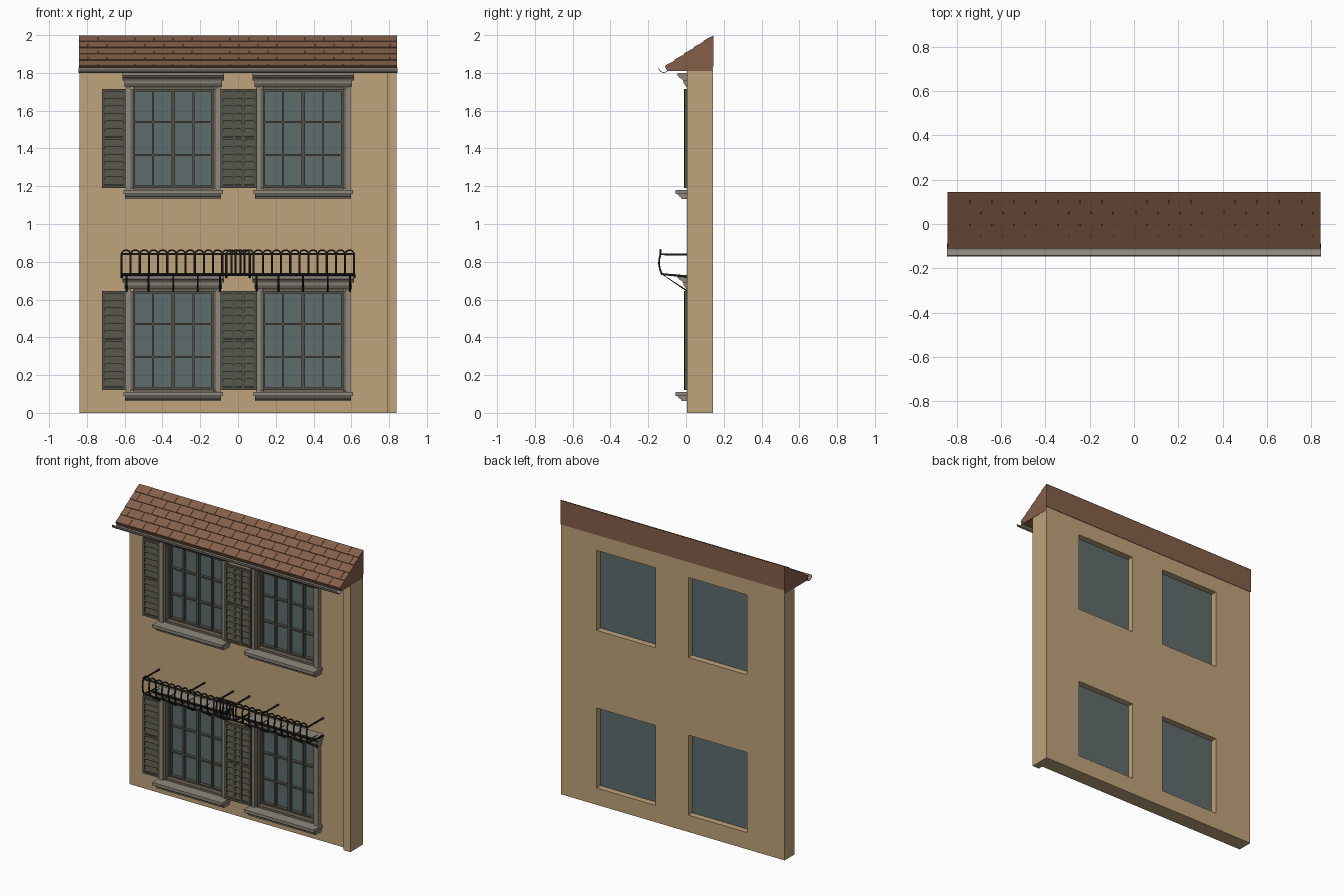
import bpy, bmesh, math
from mathutils import Matrix, Vector

if "Cube" in bpy.data.objects:
    bpy.data.objects.remove(bpy.data.objects["Cube"], do_unlink=True)


def material(name, *rgb):
    lin = [((c / 255 + 0.055) / 1.055) ** 2.4 for c in rgb] + [1]
    m = bpy.data.materials.new(name)
    m.use_nodes = True
    m.diffuse_color = lin
    m.node_tree.nodes["Principled BSDF"].inputs["Base Color"].default_value = lin
    return m


PLASTER = material("ochre plaster", 191, 163, 123)
TILE = material("brown roof tile", 133, 95, 73)
STONE = material("grey stone", 143, 136, 125)
TRIM = material("brown grey trim", 112, 102, 88)
GLASS = material("blue grey glass", 95, 108, 108)
PAINT = material("dark olive paint", 82, 81, 70)
IRON = material("black iron", 34, 34, 31)
ZINC = material("zinc gutter", 143, 136, 126)


def finish(name, bm, mat):
    bmesh.ops.recalc_face_normals(bm, faces=bm.faces)
    me = bpy.data.meshes.new(name)
    bm.to_mesh(me)
    bm.free()
    me.materials.append(mat)
    ob = bpy.data.objects.new(name, me)
    bpy.context.collection.objects.link(ob)
    return ob


def add_box(bm, x0, x1, y0, y1, z0, z1):
    mid = Vector((x0 + x1, y0 + y1, z0 + z1)) / 2
    size = Matrix.Diagonal((x1 - x0, y1 - y0, z1 - z0, 1))
    bmesh.ops.create_cube(bm, size=1, matrix=Matrix.Translation(mid) @ size)


def sweep(bm, faces, vec):
    out = bmesh.ops.extrude_face_region(bm, geom=faces, use_keep_orig=True)
    verts = [g for g in out["geom"] if isinstance(g, bmesh.types.BMVert)]
    bmesh.ops.translate(bm, verts=verts, vec=vec)


def add_prism(bm, profile, x0, x1):
    """Sweep a y-z profile along x."""
    face = bm.faces.new([bm.verts.new((x0, y, z)) for y, z in profile])
    sweep(bm, [face], (x1 - x0, 0, 0))


def boxes(name, mat, *dims):
    bm = bmesh.new()
    for d in dims:
        add_box(bm, *d)
    return finish(name, bm, mat)


def prism(name, mat, profile, x0, x1):
    bm = bmesh.new()
    add_prism(bm, profile, x0, x1)
    return finish(name, bm, mat)


# Layout: two columns and two storeys of windows, walls between FRONT and BACK
COLUMNS = {"right": -0.343, "left": 0.345}
STOREYS = {"lower": 0.12, "upper": 1.19}
HALF, TALL = 0.213, 0.525
FRONT, BACK = 0.038, 0.142
HOLE_X, HOLE_Z = (-0.214, 0.226), (-0.006, 0.537)

# Wall with window openings, and the deeper strip at one corner
xs = [-0.84] + [c + d for c in COLUMNS.values() for d in HOLE_X] + [0.79]
zs = [0] + [z + d for z in STOREYS.values() for d in HOLE_Z] + [1.835]
bm = bmesh.new()
grid = [[bm.verts.new((x, FRONT, z)) for z in zs] for x in xs]
for i in range(5):
    for j in range(5):
        if not (i % 2 and j % 2):
            bm.faces.new((grid[i][j], grid[i + 1][j], grid[i + 1][j + 1], grid[i][j + 1]))
sweep(bm, bm.faces[:], (0, BACK - FRONT, 0))
finish("wall", bm, PLASTER)
boxes("corner_strip", PLASTER, (0.79, 0.84, 0.005, BACK, 0, 1.835))

# Roof body, tiles and gutter
prism("roof_body", TILE, [(-0.1, 1.81), (0.137, 1.81), (0.137, 1.833), (0.145, 1.833),
                          (0.145, 1.995), (-0.11, 1.832)], -0.842, 0.842)
ROWS, WIDTH = 5, 0.1
eave, ridge = Vector((-0.108, 1.832)), Vector((0.145, 1.996))
step = (ridge - eave) / ROWS
lift = Vector((-step.y, step.x)).normalized() * 0.007
bm = bmesh.new()
for r in range(ROWS):
    low = eave + step * r
    high = low + step
    x = -0.842 - (r % 2) * WIDTH / 2
    while x < 0.84:
        a, b = max(x, -0.842), min(x + WIDTH - 0.002, 0.842)
        if b - a > 0.005:
            add_prism(bm, [low, high, high + lift * 0.3, low + lift], a, b)
        x += WIDTH
finish("roof_tiles", bm, TILE)

arc = [(math.cos(t), math.sin(t)) for t in (math.pi * (1 + k / 10) for k in range(11))]
ring = [(-0.118 + r * c, 1.829 + r * s) for r, pts in ((0.029, arc), (0.025, arc[::-1])) for c, s in pts]
gutter = prism("gutter", ZINC, ring, -0.845, 0.845)
bpy.context.view_layer.objects.active = gutter
gutter.select_set(True)
bpy.ops.object.shade_smooth_by_angle()
gutter.select_set(False)


def window(tag, cx, z):
    l, r, top = cx - HALF, cx + HALF, z + TALL
    boxes(tag + "_glass", GLASS, (cx + HOLE_X[0], cx + HOLE_X[1], 0.075, 0.1,
                                  z + HOLE_Z[0], z + HOLE_Z[1]))
    # Frame and glazing bars, with a wider meeting stile in the middle
    bars = [(l, l + 0.012, 0.05, 0.077, z, top), (r - 0.012, r, 0.05, 0.077, z, top),
            (l, r, 0.051, 0.077, z, z + 0.014), (l, r, 0.051, 0.077, top - 0.014, top)]
    for k, w in ((-1, 0.005), (0, 0.009), (1, 0.005)):
        x = cx + k * HALF / 2
        bars.append((x - w, x + w, 0.053, 0.077, z, top))
    for k in (1, 2):
        h = z + TALL * k / 3
        bars.append((l, r, 0.055, 0.077, h - 0.005, h + 0.005))
    boxes(tag + "_frame", PAINT, *bars)
    # Stone surround: jambs, inner trim, frieze, cornice and sill
    boxes(tag + "_jambs", STONE,
          (cx - 0.25, cx - 0.226, 0.006, 0.045, z - 0.01, top + 0.02),
          (cx + 0.226, cx + 0.25, 0.006, 0.045, z - 0.01, top + 0.02))
    boxes(tag + "_inner_trim", TRIM,
          (l - 0.014, l + 0.003, 0.012, 0.074, z - 0.005, top),
          (r - 0.003, r + 0.014, 0.012, 0.074, z - 0.005, top),
          (l, r, 0.012, 0.074, top - 0.003, top + 0.02),
          (l, r, 0.02, 0.074, z - 0.01, z + 0.004))
    prism(tag + "_frieze", STONE, [(0.045, top + 0.01), (0.002, top + 0.01), (-0.012, top + 0.03),
                                   (-0.016, top + 0.05), (0.045, top + 0.05)], cx - 0.258, cx + 0.258)
    prism(tag + "_cornice", STONE, [(0.045, top + 0.045), (-0.016, top + 0.045), (-0.024, top + 0.055),
                                    (-0.036, top + 0.06), (-0.04, top + 0.068), (-0.046, top + 0.07),
                                    (-0.046, top + 0.084), (0.045, top + 0.084)], cx - 0.268, cx + 0.268)
    prism(tag + "_sill", STONE, [(0.045, z - 0.01), (-0.055, z - 0.01), (-0.055, z - 0.03),
                                 (0.045, z - 0.03)], cx - 0.263, cx + 0.263)
    prism(tag + "_sill_moulding", STONE, [(0.045, z - 0.03), (-0.046, z - 0.03), (-0.038, z - 0.042),
                                          (-0.026, z - 0.048), (-0.024, z - 0.058), (0.045, z - 0.058)],
          cx - 0.254, cx + 0.254)


def shutter(tag, x0, x1, z, y):
    top, mid, edge, back = z + TALL, z + TALL / 2, 0.015, y + 0.016
    bm = bmesh.new()
    add_box(bm, x0, x1, y + 0.012, back, z, top)
    for a in (x0, x1 - edge):
        add_box(bm, a, a + edge, y, back, z, top)
    for h in (z, mid - edge / 2, top - edge):
        add_box(bm, x0, x1, y, back, h, h + edge)
    # Sloping louvres in two panels
    count = 6
    pitch = (TALL / 2 - 1.5 * edge) / count
    for base in (z + edge, mid + edge / 2):
        for k in range(count):
            h = base + k * pitch
            add_prism(bm, [(y + 0.001, h + 0.004), (y + 0.014, h + 0.004), (y + 0.014, h + pitch),
                           (y + 0.010, h + pitch), (y + 0.001, h + 0.01)], x0 + edge, x1 - edge)
    finish(tag, bm, PAINT)


for storey, z in STOREYS.items():
    for side, cx in COLUMNS.items():
        window(f"{storey}_{side}_window", cx, z)
    shutter(storey + "_outer_shutter", -0.72, -0.593, z, 0.004)
    shutter(storey + "_middle_shutter_a", -0.093, 0.034, z, -0.011)
    shutter(storey + "_middle_shutter_b", -0.03, 0.1, z, -0.009)


def rods(name, paths, radius):
    cu = bpy.data.curves.new(name, "CURVE")
    cu.dimensions = "3D"
    cu.bevel_depth = radius
    cu.bevel_resolution = 1
    cu.use_fill_caps = True
    for path in paths:
        sp = cu.splines.new("POLY")
        sp.points.add(len(path) - 1)
        for p, co in zip(sp.points, path):
            p.co = (*co, 1)
    cu.materials.append(IRON)
    ob = bpy.data.objects.new(name, cu)
    bpy.context.collection.objects.link(ob)
    bpy.context.view_layer.objects.active = ob
    ob.select_set(True)
    bpy.ops.object.convert(target="MESH")
    bpy.context.object.select_set(False)


def balcony(tag, x0, x1, cx):
    """Bowed bars with hoops on top, rails, stays to the wall and braces."""
    count = 14
    gap = (x1 - x0) / count
    bow = [(-0.128, 0.735), (-0.138, 0.76), (-0.143, 0.79), (-0.141, 0.815), (-0.135, 0.84)]
    posts = [x0 + k * gap for k in range(count + 1)]
    rods(tag + "_bars", [[(x, y, z) for y, z in bow] for x in posts], 0.0055)
    turns = [math.pi * k / 8 for k in range(9)]
    rods(tag + "_hoops", [[(x + gap / 2 * (1 - math.cos(t)), -0.135, 0.838 + 0.024 * math.sin(t))
                           for t in turns] for x in posts[:-1]], 0.005)
    rods(tag + "_rails", [[(x0, y, z), (x1, y, z)] for y, z in (bow[0], bow[-1], (-0.06, 0.731))], 0.006)
    rods(tag + "_stays", [[(x, -0.135, 0.84), (x, FRONT, 0.838)] for x in (x0, (x0 + x1) / 2, x1)], 0.006)
    rods(tag + "_floor_ends", [[(x, -0.128, 0.735), (x, FRONT, 0.718)] for x in (x0, x1)], 0.006)
    feet = [cx + k * 0.13 for k in (-1.9, -1, 0, 1, 1.9)]
    rods(tag + "_braces", [[(x, 0.01, 0.725), (x, -0.128, 0.735), (x, 0.01, 0.643)] for x in feet], 0.005)


balcony("right_balcony", -0.617, 0.062, COLUMNS["right"])
balcony("left_balcony", -0.062, 0.615, COLUMNS["left"])
